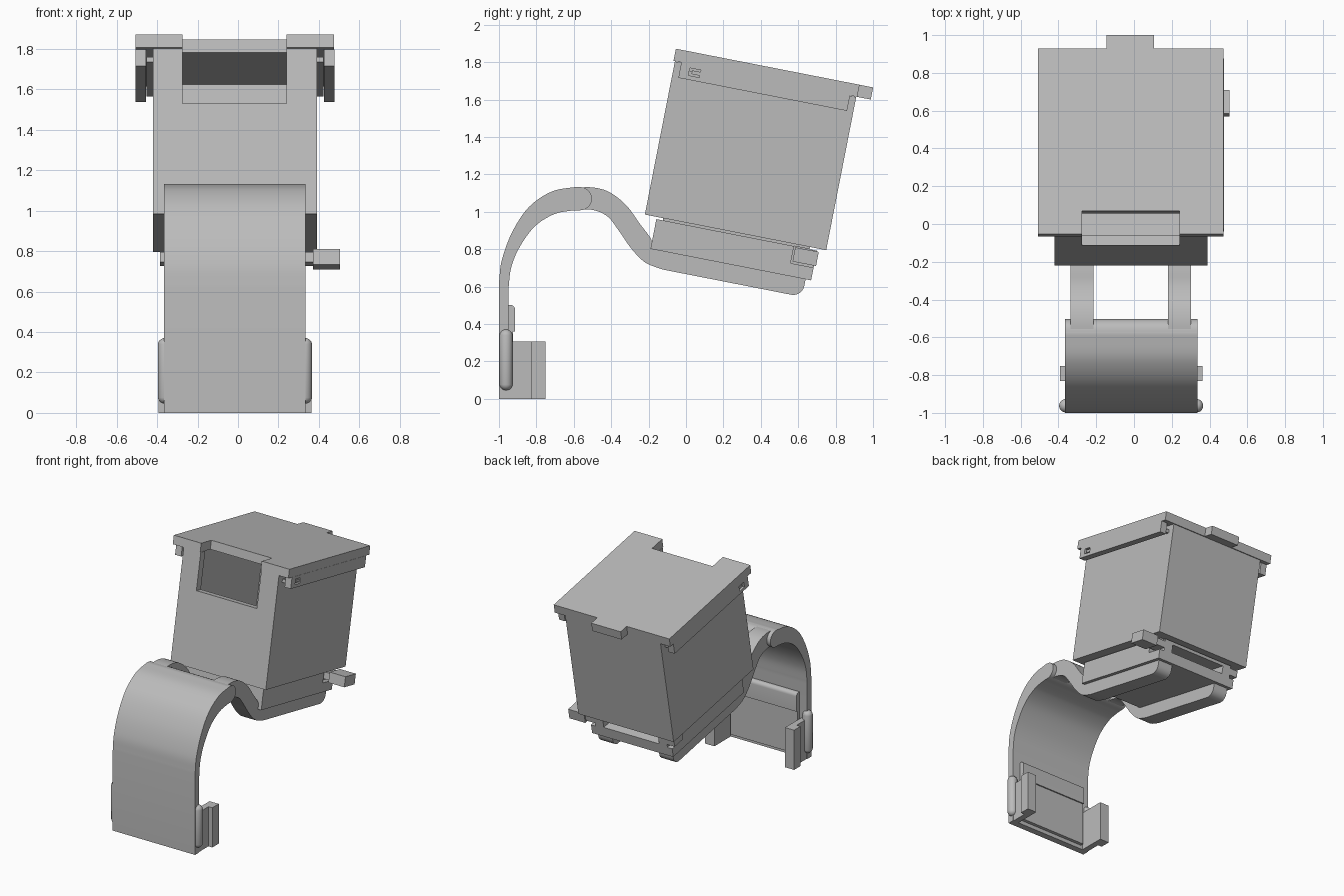
import bpy, bmesh, math
from mathutils import Vector

if "Cube" in bpy.data.objects:
    bpy.data.objects.remove(bpy.data.objects["Cube"])

grey = bpy.data.materials.new("plain grey")
grey.diffuse_color = (0.5, 0.5, 0.5, 1)
grey.use_nodes = True
grey.node_tree.nodes["Principled BSDF"].inputs["Base Color"].default_value = grey.diffuse_color

TILT = math.radians(11.1)
MID = -0.015  # symmetry plane of the body


def tilted(u, v):
    """Point in the leaning container frame -> (y, z)."""
    c, s = math.cos(TILT), math.sin(TILT)
    return (-0.22 + u * c + v * s, 0.985 - u * s + v * c)


def finish(name, bm, smooth=False):
    bmesh.ops.recalc_face_normals(bm, faces=bm.faces)
    me = bpy.data.meshes.new(name)
    bm.to_mesh(me)
    bm.free()
    ob = bpy.data.objects.new(name, me)
    bpy.context.collection.objects.link(ob)
    me.materials.append(grey)
    if smooth:
        bpy.ops.object.select_all(action='DESELECT')
        ob.select_set(True)
        bpy.context.view_layer.objects.active = ob
        bpy.ops.object.shade_smooth_by_angle(angle=math.radians(35))
    return ob


def prism(name, profile, x0, x1, smooth=False):
    """Extrude a (y, z) profile along x."""
    bm = bmesh.new()
    face = bm.faces.new([bm.verts.new((x0, y, z)) for y, z in profile])
    ext = bmesh.ops.extrude_face_region(bm, geom=[face])
    moved = [g for g in ext["geom"] if isinstance(g, bmesh.types.BMVert)]
    bmesh.ops.translate(bm, verts=moved, vec=(x1 - x0, 0, 0))
    return finish(name, bm, smooth)


def block(name, x0, x1, y0, y1, z0, z1):
    return prism(name, [(y0, z0), (y1, z0), (y1, z1), (y0, z1)], x0, x1)


def tblock(name, x0, x1, u0, u1, v0, v1):
    """Block aligned with the leaning container."""
    return prism(name, [tilted(u0, v0), tilted(u1, v0), tilted(u1, v1), tilted(u0, v1)], x0, x1)


def cut(ob, cutters):
    for c in cutters:
        m = ob.modifiers.new("cut", 'BOOLEAN')
        m.operation, m.solver, m.object = 'DIFFERENCE', 'EXACT', c
        bpy.context.view_layer.objects.active = ob
        bpy.ops.object.modifier_apply(modifier=m.name)
        bpy.data.objects.remove(c)


def curve(pts, n=6):
    """Catmull-Rom samples through the points."""
    p = [Vector(q) for q in pts]
    p = [2 * p[0] - p[1]] + p + [2 * p[-1] - p[-2]]
    out = []
    for a, b, c, d in zip(p, p[1:], p[2:], p[3:]):
        for i in range(n):
            t = i / n
            out.append(tuple(0.5 * (2 * b + (c - a) * t + (2 * a - 5 * b + 4 * c - d) * t ** 2
                                    + (3 * b - a - 3 * c + d) * t ** 3)))
    return out + [tuple(p[-2])]


def arc(cy, cz, r, a0, a1, n=10):
    return [(cy + r * math.cos(math.radians(a0 + (a1 - a0) * i / n)),
             cz + r * math.sin(math.radians(a0 + (a1 - a0) * i / n))) for i in range(n + 1)]


# Hollow container with an open window in its front wall
box = tblock("container", -0.42, 0.39, 0, 0.988, 0, 0.834)
cut(box, [tblock("cavity", -0.365, 0.335, 0.055, 0.933, 0.055, 0.95),
          tblock("window", -0.275, 0.24, -0.1, 0.1, 0.555, 0.95)])

# Lid with front notch and rear tab
lid = tblock("lid", -0.508, 0.475, -0.008, 0.993, 0.836, 0.902)
cut(lid, [tblock("notch", -0.275, 0.24, -0.1, 0.118, 0.7, 1.0)])
tblock("lid_tab", -0.145, 0.105, 0.993, 1.067, 0.836, 0.902)

# Lid side skirts, and rails on the container
for side, tag in ((-1, "left"), (1, "right")):
    def xs(a, b):
        return sorted((MID + side * a, MID + side * b))
    skirt = tblock(tag + "_lid_skirt", *xs(0.44, 0.4915), 0.035, 0.954, 0.752, 0.836)
    cut(skirt, [tblock("slot", *xs(0.40, 0.53), 0.085, 0.145, 0.775, 0.815)])
    tblock(tag + "_latch_pin", *xs(0.44, 0.485), 0.10, 0.145, 0.785, 0.805)
    tblock(tag + "_container_rail", *xs(0.405, 0.437), 0.05, 0.94, 0.775, 0.80)

# Base below the container, with a slot at the rear and recessed ends
base = tblock("base", -0.36, 0.33, 0.065, 0.94, -0.174, -0.012)
cut(base, [tblock("rear_slot", -0.25, 0.22, 0.80, 1.0, -0.095, -0.035),
           tblock("end_recess_a", -0.40, -0.32, 0.815, 1.0, -0.105, 0.05),
           tblock("end_recess_b", 0.29, 0.40, 0.815, 1.0, -0.105, 0.05)])
tblock("base_neck", -0.33, 0.30, 0.10, 0.90, -0.012, 0)

# Sliding lever through the base
tblock("lever_neck", 0.29, 0.37, 0.835, 0.94, -0.08, -0.03)
tblock("lever_grip", 0.37, 0.505, 0.823, 0.951, -0.094, -0.017)
tblock("lever_stub", -0.385, -0.32, 0.835, 0.94, -0.08, -0.03)

# Wide curved strap
outer = curve([(-1, 0.62), (-0.985, 0.74), (-0.93, 0.89), (-0.84, 1.025),
               (-0.72, 1.107), (-0.6, 1.131), (-0.565, 1.132)])
inner = curve([(-0.565, 1.008), (-0.62, 1.005), (-0.71, 0.985), (-0.81, 0.92),
               (-0.89, 0.81), (-0.935, 0.70), (-0.95, 0.58)])
nose = arc(-0.565, 1.07, 0.062, 90, -90)[1:-1]
prism("strap", [(-1, 0)] + outer + nose + inner + [(-0.95, 0)], -0.365, 0.335, True)

# Two S-shaped rails carrying the base
top = curve([(-0.60, 1.128), (-0.5, 1.13), (-0.41, 1.105), (-0.32, 1.035),
             (-0.25, 0.94), (-0.185, 0.85), tilted(0.07, -0.174)])
end = [tilted(u, v) for u, v in [(0.91, -0.174)] + arc(0.85, -0.21, 0.06, 0, -90, 6)]
low = curve([tilted(0.16, -0.27), (-0.15, 0.70), (-0.22, 0.73), (-0.29, 0.80),
             (-0.36, 0.90), (-0.42, 0.975), (-0.5, 1.01), (-0.60, 1.012)])
for tag, x0, x1 in (("left_rail", -0.335, -0.215), ("right_rail", 0.18, 0.303)):
    prism(tag, top + end + low, x0, x1, True)

# Clasp plate inside the strap end, with rounded top bead
block("clasp_plate", -0.30, 0.27, -0.952, -0.925, 0.03, 0.40)
prism("clasp_bead", [(-0.952, 0.36), (-0.915, 0.36)] + arc(-0.94, 0.475, 0.027, 0, 100, 6)
      + [(-0.952, 0.50)], -0.30, 0.27, True)

# Side grips: inner wall, outward hook and rounded side bumper
for side, tag in ((-1, "left"), (1, "right")):
    w = sorted((MID + side * 0.30, MID + side * 0.345))
    h = sorted((MID + side * 0.30, MID + side * 0.378))
    block(tag + "_grip_wall", *w, -0.952, -0.83, 0, 0.305)
    block(tag + "_grip_hook", *h, -0.83, -0.752, 0, 0.305)
    bm = bmesh.new()
    bmesh.ops.create_uvsphere(bm, u_segments=20, v_segments=11, radius=0.036)
    for v in bm.verts:
        v.co.z += math.copysign(0.127, v.co.z)
        v.co += Vector((MID + side * 0.346, -0.962, 0.208))
    finish(tag + "_bumper", bm, True)
